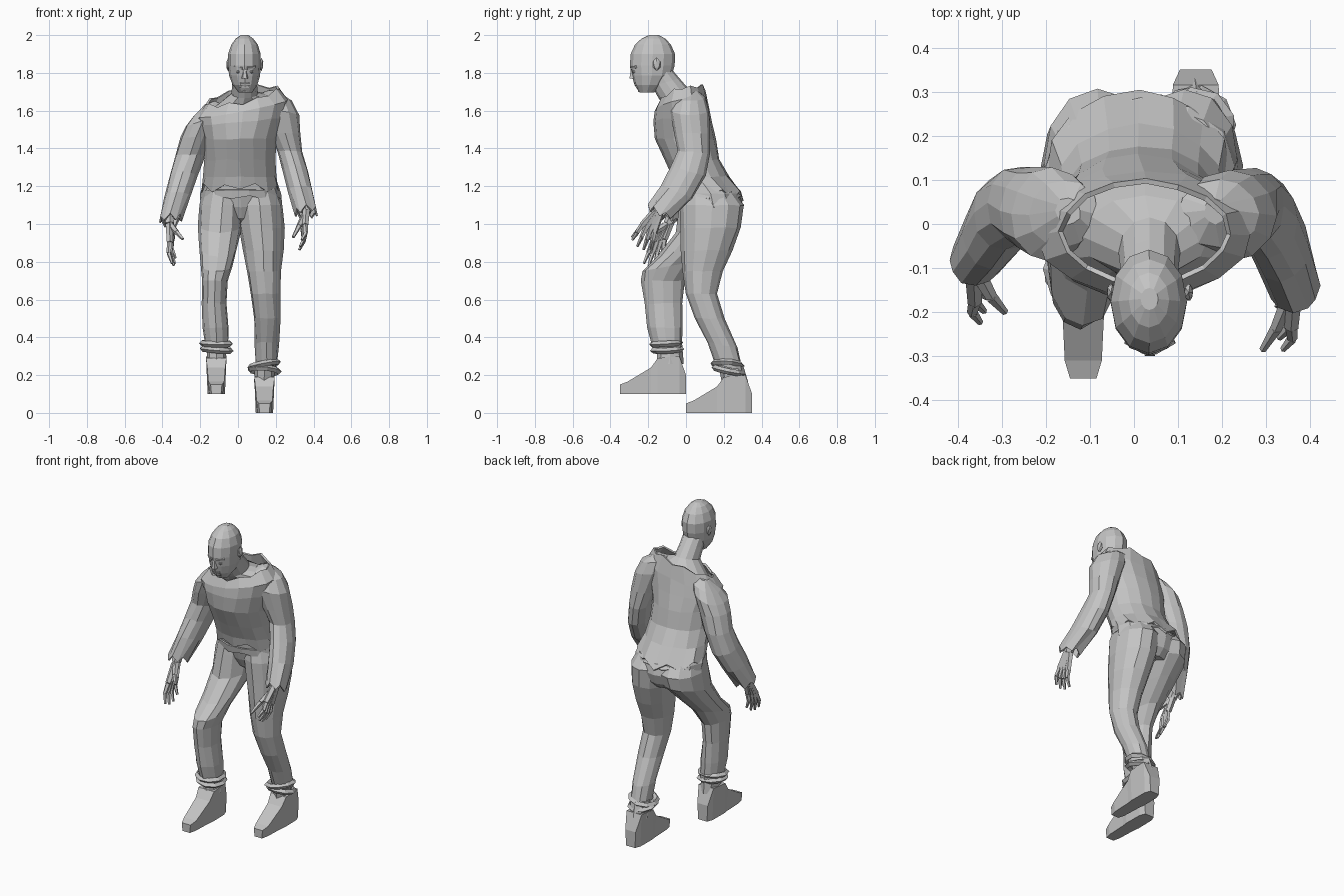
import bpy
import bmesh
import math
import random
from mathutils import Vector, Matrix

random.seed(4)
if "Cube" in bpy.data.objects:
    bpy.data.objects.remove(bpy.data.objects["Cube"], do_unlink=True)

# One plain grey covers the whole figure
GREY = (0.55, 0.55, 0.55, 1.0)
grey = bpy.data.materials.new("plain grey")
grey.diffuse_color = GREY
grey.use_nodes = True
grey.node_tree.nodes["Principled BSDF"].inputs["Base Color"].default_value = GREY


def finish(name, bm, thickness=0):
    """Turn a bmesh into a flat shaded object, with cloth thickness if wanted."""
    bmesh.ops.recalc_face_normals(bm, faces=bm.faces)
    mesh = bpy.data.meshes.new(name)
    bm.to_mesh(mesh)
    bm.free()
    mesh.materials.append(grey)
    obj = bpy.data.objects.new(name, mesh)
    bpy.context.collection.objects.link(obj)
    if thickness:
        cloth = obj.modifiers.new("cloth", "SOLIDIFY")
        cloth.thickness = thickness
        cloth.offset = -1


def loft(name, rows, sides=12, jitter=0, torn_start=0, torn_end=0, thickness=0, close_start=True):
    """Join elliptical rings given as x range, y range, height, y tilt, x tilt."""
    bm = bmesh.new()
    rings = []
    for index, row in enumerate(rows):
        x0, x1, y0, y1, z, tilt_y, tilt_x = (tuple(row) + (0, 0))[:7]
        torn = torn_start if index == 0 else torn_end if index == len(rows) - 1 else 0
        ring = []
        for k in range(sides):
            angle = math.tau * k / sides
            dx = math.cos(angle) * (x1 - x0) / 2
            dy = math.sin(angle) * (y1 - y0) / 2
            rip = torn * (1 if k % 2 else -1) * random.uniform(0.4, 1)
            wobble = Vector([random.uniform(-jitter, jitter) for axis in range(3)])
            height = z + dy * tilt_y + dx * tilt_x + rip
            ring.append(bm.verts.new(Vector(((x0 + x1) / 2 + dx, (y0 + y1) / 2 + dy, height)) + wobble))
        rings.append(ring)
    for low, high in zip(rings, rings[1:]):
        for k in range(sides):
            n = (k + 1) % sides
            bm.faces.new((low[k], low[n], high[n], high[k]))
    if close_start:
        bm.faces.new(rings[0])
    if not thickness:
        bm.faces.new(rings[-1])
    finish(name, bm, thickness)


def bone(bm, start, end, r0, r1, sides=5):
    """Tapered stick between two points."""
    start, end = Vector(start), Vector(end)
    along = end - start
    place = Matrix.Translation((start + end) / 2) @ along.to_track_quat("Z", "Y").to_matrix().to_4x4()
    bmesh.ops.create_cone(bm, cap_ends=True, segments=sides, radius1=r0, radius2=r1,
                          depth=along.length, matrix=place)


# Shirt with torn hem and torn collar, left shoulder raised
loft("shirt", [
    (-.2, .222, -.06, .302, 1.175, -.12),
    (-.183, .207, -.07, .225, 1.25),
    (-.175, .2, -.115, .178, 1.34),
    (-.183, .203, -.165, .157, 1.45),
    (-.207, .242, -.172, .137, 1.54, 0, .1),
    (-.217, .267, -.168, .122, 1.61, .1, .2),
    (-.17, .22, -.14, .1, 1.68, .3, .2),
], sides=16, jitter=.004, torn_start=.03, torn_end=.014, thickness=.012, close_start=False)

# Sleeves, closed under the shirt shoulder and torn at the wrist
loft("right_sleeve", [
    (-.18, -.12, .0, .06, 1.64, 0, .3),
    (-.24, -.08, -.055, .1, 1.6, 0, .4),
    (-.28, -.09, -.085, .128, 1.55, 0, .4),
    (-.305, -.14, -.07, .13, 1.46),
    (-.335, -.175, -.042, .132, 1.36, -.1),
    (-.365, -.215, -.06, .112, 1.25, -.3),
    (-.39, -.255, -.1, .055, 1.14, -.4),
    (-.42, -.3, -.14, -.02, 1.02, -.4),
], jitter=.003, torn_end=.022, thickness=.01)
loft("left_sleeve", [
    (.16, .21, .0, .06, 1.705, 0, -.2),
    (.1, .285, -.055, .1, 1.67, 0, -.2),
    (.11, .322, -.085, .122, 1.6, 0, -.2),
    (.17, .332, -.065, .127, 1.48),
    (.21, .342, -.045, .127, 1.38, -.1),
    (.235, .37, -.078, .105, 1.28, -.3),
    (.265, .395, -.13, .035, 1.17, -.4),
    (.3, .422, -.2, -.075, 1.06, -.4),
], jitter=.003, torn_end=.022, thickness=.01)

# Trousers: seat, waistband and two bent legs
loft("trouser_seat", [
    (-.07, .1, .08, .24, .99),
    (-.16, .195, .02, .28, 1.03),
    (-.2, .235, -.01, .3, 1.09),
    (-.2, .23, -.03, .285, 1.16),
    (-.18, .205, -.04, .2, 1.23),
], sides=12, jitter=.003)
loft("waistband", [
    (-.2, .228, -.048, .298, 1.14),
    (-.19, .215, -.055, .265, 1.18),
], sides=14, torn_start=.01, thickness=.01, close_start=False)
loft("right_trouser_leg", [
    (-.185, .03, -.02, .255, 1.17),
    (-.205, .035, -.035, .308, 1.1),
    (-.212, .025, -.055, .292, .99, .2),
    (-.205, -.003, -.15, .19, .88, .3),
    (-.197, -.03, -.232, .065, .78, .2),
    (-.192, -.055, -.238, -.008, .7),
    (-.19, -.06, -.22, -.018, .58),
    (-.185, -.05, -.203, -.018, .45),
    (-.17, -.05, -.173, -.022, .33),
], jitter=.003)
loft("left_trouser_leg", [
    (-.01, .215, -.02, .255, 1.17),
    (-.01, .238, -.035, .308, 1.1),
    (.003, .245, -.028, .293, .98),
    (.028, .24, -.026, .245, .86),
    (.048, .23, -.02, .195, .75),
    (.065, .225, .0, .162, .63),
    (.085, .225, .045, .202, .5),
    (.09, .215, .112, .272, .36, -.2),
    (.095, .205, .157, .302, .24, -.2),
], jitter=.003)

# Two rolled cuffs at each ankle
for side, centre, lean in (("right", (-.115, -.1, .335), .05), ("left", (.14, .225, .225), -.2)):
    for level in range(2):
        spot = Vector(centre) + Vector((0, -.006, .032)) * level
        bpy.ops.mesh.primitive_torus_add(major_segments=9, minor_segments=4, major_radius=.076,
                                         minor_radius=.016, location=spot,
                                         rotation=(lean, .08 - level * .12, level))
        cuff = bpy.context.object
        cuff.name = f"{side}_cuff_{level}"
        cuff.data.materials.append(grey)

# Ankles
loft("right_ankle", [(-.165, -.06, -.155, -.012, .26), (-.165, -.065, -.15, -.02, .36)], sides=8)
loft("left_ankle", [(.085, .19, .19, .33, .16), (.09, .195, .17, .3, .26)], sides=8)


# Blocky shoes: distance from toe, half width, top height
def shoe(name, x, toe_y, floor):
    bm = bmesh.new()
    sections = []
    for y, half, top in ((0, .03, .05), (.04, .042, .065), (.165, .048, .14),
                         (.2, .054, .19), (.315, .052, .2), (.35, .036, .1)):
        corners = ((-half * .85, 0), (half * .85, 0), (half, top), (-half, top))
        sections.append([bm.verts.new((x + dx, toe_y + y, floor + z)) for dx, z in corners])
    for a, b in zip(sections, sections[1:]):
        for k in range(4):
            n = (k + 1) % 4
            bm.faces.new((a[k], a[n], b[n], b[k]))
    bm.faces.new(sections[0])
    bm.faces.new(sections[-1])
    finish(name, bm)


shoe("right_shoe", -.115, -.35, .1)
shoe("left_shoe", .14, 0, 0)


# Hands: palm, four curled fingers and a thumb
def hand(name, wrist, knuckles, tips, thumb, spread):
    wrist, knuckles, tips, spread = map(Vector, (wrist, knuckles, tips, spread))
    bm = bmesh.new()
    bone(bm, wrist + (wrist - knuckles) * .5, wrist, .032, .026, 6)
    for k in range(4):
        offset = spread * (k - 1.5)
        base = knuckles + offset
        tip = tips + offset * 1.5 + (knuckles - tips) * (.15 * abs(k - 1.5))
        bend = base.lerp(tip, .5) + Vector((math.copysign(.012, wrist.x), 0, 0))
        bone(bm, wrist + offset * .4, base, .02, .017)
        bone(bm, base, bend, .015, .012)
        bone(bm, bend, tip, .012, .007)
    middle = wrist.lerp(Vector(thumb), .55) + Vector((0, -.012, 0))
    bone(bm, wrist, middle, .02, .014)
    bone(bm, middle, thumb, .014, .008)
    finish(name, bm)


hand("right_hand", (-.362, -.095, 1.0), (-.355, -.145, .91), (-.335, -.185, .775),
     (-.292, -.2, .92), (.004, .021, .006))
hand("left_hand", (.36, -.15, 1.06), (.352, -.2, .975), (.325, -.245, .865),
     (.292, -.285, .93), (-.003, .022, -.012))

# Neck spreading into the upper chest
loft("neck_and_chest", [
    (-.18, .23, -.14, .1, 1.605, .2, .2),
    (-.12, .17, -.12, .065, 1.65, .25, .2),
    (-.035, .105, -.145, .015, 1.69, .3),
    (-.03, .1, -.18, -.035, 1.75, .3),
    (-.03, .1, -.2, -.075, 1.8, .3),
], sides=12)

# Head, chin to crown
loft("head", [
    (.005, .075, -.245, -.17, 1.695),
    (-.028, .102, -.272, -.115, 1.735),
    (-.047, .117, -.287, -.075, 1.785),
    (-.053, .12, -.297, -.06, 1.84),
    (-.053, .12, -.293, -.058, 1.9),
    (-.035, .105, -.27, -.08, 1.95),
    (-.012, .08, -.235, -.11, 1.982),
    (.015, .055, -.195, -.145, 2.0),
], sides=12)

# Face: nose, lips, chin, brows, eyes and ears
bm = bmesh.new()
middle = .036
bone(bm, (middle, -.286, 1.825), (middle, -.284, 1.77), .007, .019)
for height, y in ((1.742, -.266), (1.728, -.258)):
    bone(bm, (middle - .025, y, height), (middle + .025, y, height), .009, .009)
bone(bm, (middle, -.235, 1.725), (middle, -.24, 1.697), .02, .014)
for side in (-1, 1):
    bone(bm, (middle + side * .01, -.286, 1.825), (middle + side * .055, -.264, 1.832), .011, .008)
    eye = Matrix.Translation((middle + side * .035, -.274, 1.806))
    bmesh.ops.create_icosphere(bm, subdivisions=1, radius=.011, matrix=eye)
    ear = Matrix.Translation((middle + side * .088, -.155, 1.845)) @ Matrix.Diagonal((.011, .022, .036, 1))
    bmesh.ops.create_icosphere(bm, subdivisions=1, radius=1, matrix=ear)
finish("face_features", bm)
